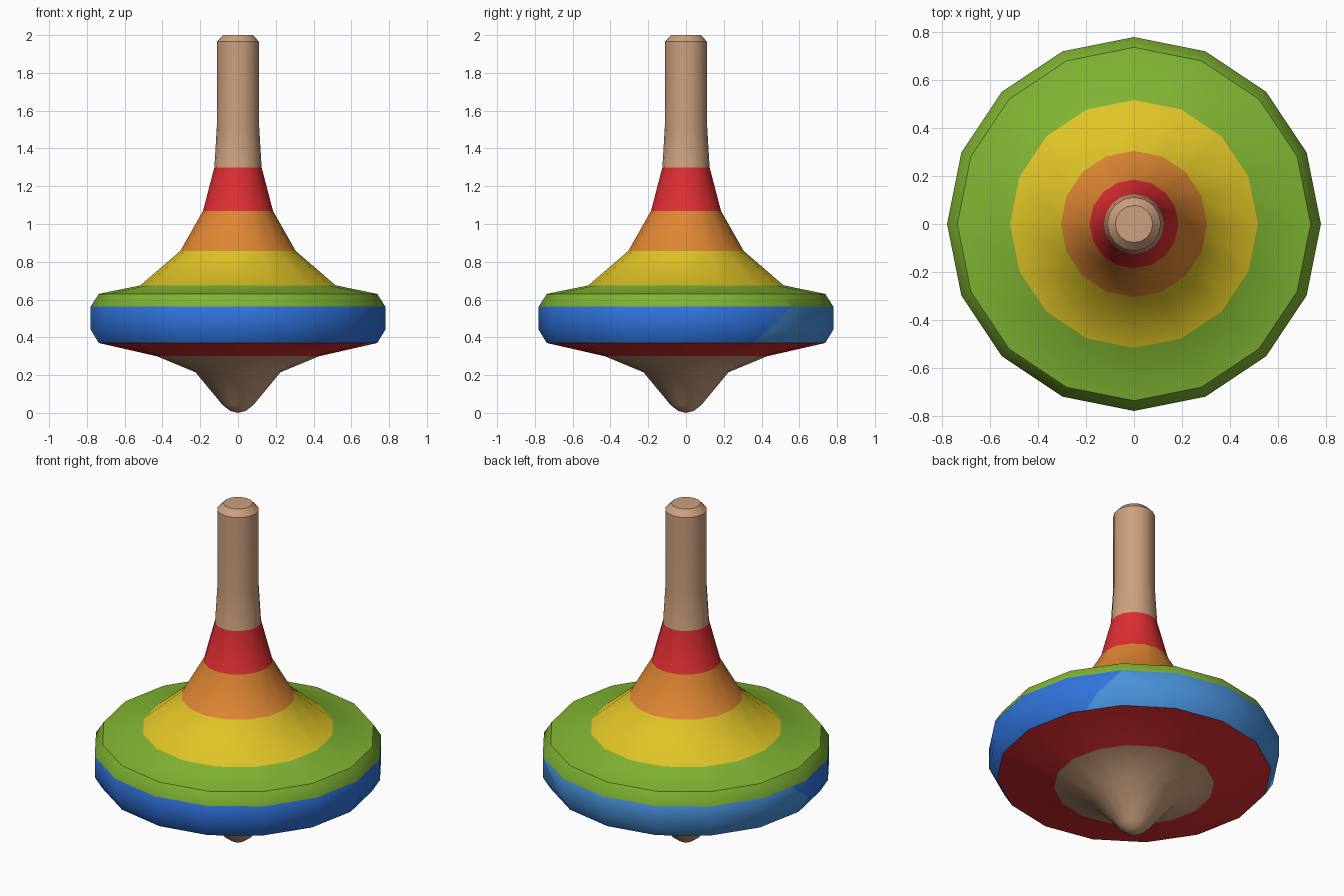
import bpy, bmesh, math
from mathutils import Vector

if "Cube" in bpy.data.objects:
    bpy.data.objects.remove(bpy.data.objects["Cube"])

SIDES = 16


def srgb(r, g, b):
    lin = [((c / 255 + 0.055) / 1.055) ** 2.4 for c in (r, g, b)]
    return (*lin, 1.0)


COLOURS = [
    ("wood", srgb(204, 160, 126)), ("red", srgb(222, 46, 50)),
    ("blue", srgb(48, 116, 222)), ("green", srgb(128, 180, 50)),
    ("yellow", srgb(224, 196, 38)), ("orange", srgb(222, 134, 50)),
    ("light_blue", srgb(72, 146, 220)),
]
WOOD, RED, BLUE, GREEN, YELLOW, ORANGE, LIGHT = range(7)

# Lathe profile: radius, height, colour of the band above that ring
PROFILE = [
    (0.04, 0.01, WOOD), (0.08, 0.04, WOOD), (0.225, 0.215, WOOD),
    (0.43, 0.30, RED), (0.737, 0.37, BLUE), (0.78, 0.44, BLUE),
    (0.78, 0.563, GREEN), (0.737, 0.63, GREEN), (0.517, 0.675, YELLOW),
    (0.305, 0.858, ORANGE), (0.185, 1.07, RED), (0.125, 1.30, WOOD),
    (0.112, 1.52, WOOD), (0.112, 1.965, WOOD), (0.078, 2.0, WOOD),
]

# Spin the profile into banded rings
bm = bmesh.new()
rings = []
for r, z, _ in PROFILE:
    rings.append([bm.verts.new((r * math.cos(a), r * math.sin(a), z))
                  for a in (2 * math.pi * i / SIDES for i in range(SIDES))])
for k in range(len(rings) - 1):
    low, high = rings[k], rings[k + 1]
    for i in range(SIDES):
        j = (i + 1) % SIDES
        f = bm.faces.new((low[i], low[j], high[j], high[i]))
        f.material_index = PROFILE[k][2]

# Rounded tip and flat stem end
tip = bm.verts.new((0, 0, 0))
for i in range(SIDES):
    bm.faces.new((tip, rings[0][(i + 1) % SIDES], rings[0][i]))
bm.faces.new(rings[-1])

# Slanted cut that separates the lighter blue side of the rim band
a = math.radians(109)
side = Vector((math.cos(a), math.sin(a), 0))
point = side * 0.128 + Vector((0, 0, 0.37))
normal = (side - Vector((0, 0, 1.14))).normalized()
band = [f for f in bm.faces if f.material_index == BLUE]
geom = band + list({e for f in band for e in f.edges}) + list({v for f in band for v in f.verts})
bmesh.ops.bisect_plane(bm, geom=geom, plane_co=point, plane_no=normal)
for f in bm.faces:
    if f.material_index == BLUE and (f.calc_center_median() - point).dot(normal) > 0:
        f.material_index = LIGHT

bmesh.ops.recalc_face_normals(bm, faces=bm.faces)
mesh = bpy.data.meshes.new("spinning_top")
bm.to_mesh(mesh)
bm.free()

for name, col in COLOURS:
    m = bpy.data.materials.new(name)
    m.diffuse_color = col
    m.use_nodes = True
    m.node_tree.nodes["Principled BSDF"].inputs["Base Color"].default_value = m.diffuse_color
    mesh.materials.append(m)

obj = bpy.data.objects.new("spinning_top", mesh)
bpy.context.collection.objects.link(obj)
bpy.context.view_layer.objects.active = obj
obj.select_set(True)
bpy.ops.object.shade_smooth_by_angle(angle=math.radians(40))
